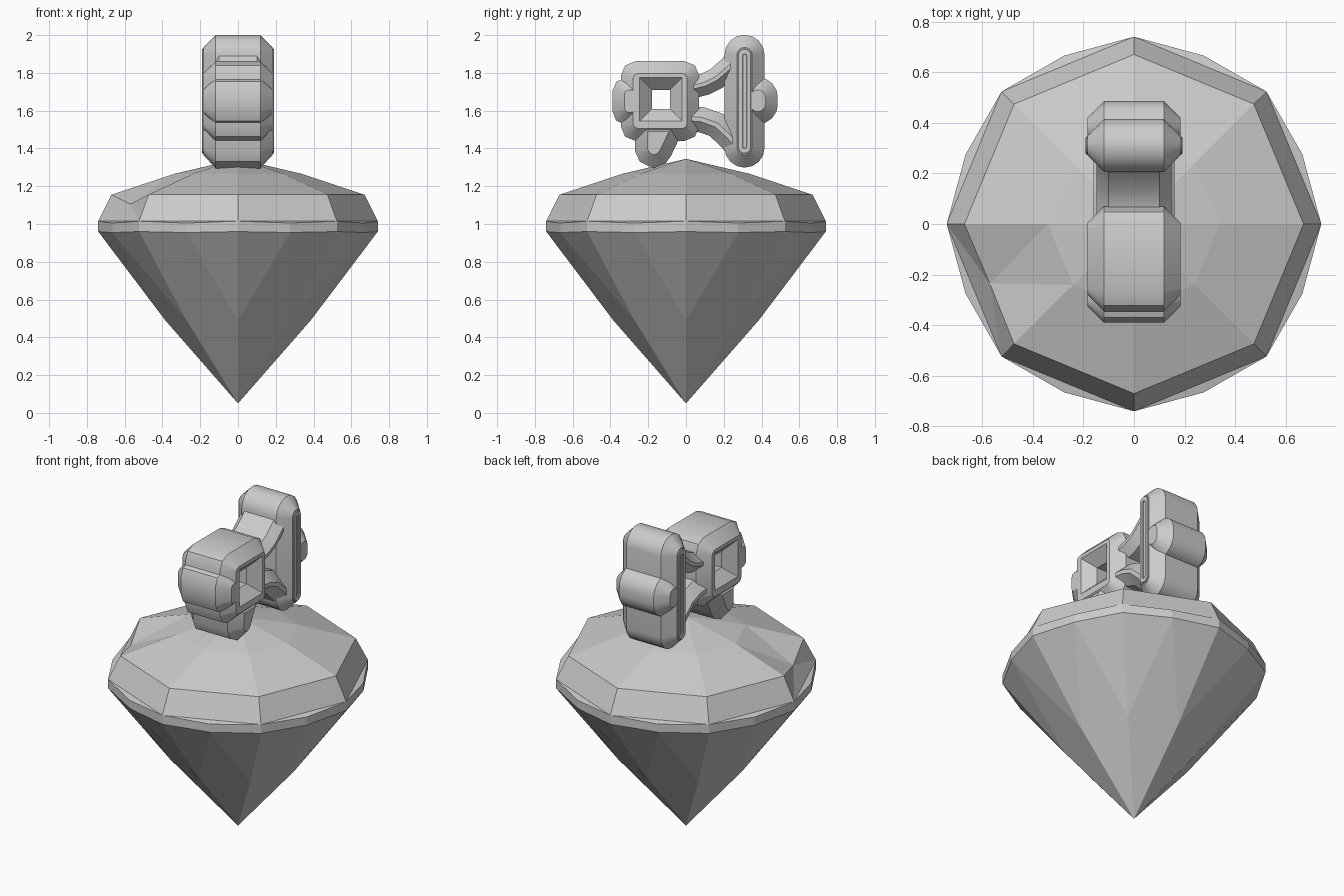
import bpy, bmesh, math

if "Cube" in bpy.data.objects:
    bpy.data.objects.remove(bpy.data.objects["Cube"])

# ---------- faceted gem ----------
bm = bmesh.new()

def ring(r, z, offset=0.0):
    return [bm.verts.new((r * math.cos((k + offset) * math.pi / 4),
                          r * math.sin((k + offset) * math.pi / 4), z)) for k in range(8)]

tip = bm.verts.new((0, 0, 0.05))
apex = bm.verts.new((0, 0, 1.345))
pavilion = ring(0.385, 0.49)
low, low_mid = ring(0.74, 0.96), ring(0.72, 0.955, 0.5)
high, high_mid = ring(0.74, 1.015), ring(0.72, 1.005, 0.5)
shoulder = ring(0.67, 1.155)
table = ring(0.34, 1.265)
DENT = 4   # one sector of the crown is chipped

for k in range(8):
    n = (k + 1) % 8
    faces = [
        (tip, pavilion[n], low_mid[k], pavilion[k]),
        (pavilion[k], low_mid[k], low[k]),
        (pavilion[n], low[n], low_mid[k]),
        (low[k], low_mid[k], high_mid[k], high[k]),
        (low_mid[k], low[n], high[n], high_mid[k]),
        (high[k], high_mid[k], high[n]),
    ]
    if k == DENT:
        chip = bm.verts.new((-0.57, -0.235, 1.105))
        edge = bm.verts.new((-0.30, -0.10, 1.265))
        faces += [
            (high[k], high[n], chip), (high[k], chip, shoulder[k]),
            (high[n], shoulder[n], chip),
            (shoulder[k], chip, table[k]), (table[k], chip, edge),
            (edge, chip, table[n]), (chip, shoulder[n], table[n]),
            (table[k], edge, apex), (edge, table[n], apex),
        ]
    else:
        faces += [
            (high[k], high[n], shoulder[n], shoulder[k]),
            (shoulder[k], shoulder[n], table[n], table[k]),
            (table[k], table[n], apex),
        ]
    for f in faces:
        bm.faces.new(f)
bmesh.ops.recalc_face_normals(bm, faces=bm.faces)
mesh = bpy.data.meshes.new("gem")
bm.to_mesh(mesh)
bm.free()
bpy.context.collection.objects.link(bpy.data.objects.new("gem", mesh))


# ---------- bail: bevelled outlines in the y-z plane, extruded along x ----------
def plate(name, outlines, bevel=0.065, half_width=0.183):
    cu = bpy.data.curves.new(name, 'CURVE')
    cu.dimensions = '2D'
    cu.fill_mode = 'BOTH'
    cu.extrude = half_width - 0.065
    cu.bevel_depth = bevel
    cu.bevel_resolution = 0
    for pts in outlines:
        sp = cu.splines.new('POLY')
        sp.points.add(len(pts) - 1)
        for p, (y, z) in zip(sp.points, pts):
            p.co = (y, z, 0, 1)
        sp.use_cyclic_u = True
    ob = bpy.data.objects.new(name, cu)
    ob.rotation_euler = (math.pi / 2, 0, math.pi / 2)
    bpy.context.collection.objects.link(ob)
    bpy.ops.object.select_all(action='DESELECT')
    ob.select_set(True)
    bpy.context.view_layer.objects.active = ob
    bpy.ops.object.convert(target='MESH')
    bpy.ops.object.shade_smooth_by_angle(angle=math.radians(35))


def rounded(y0, y1, z0, z1, r, seg=4):
    pts = []
    for i, (cy, cz) in enumerate([(y1 - r, z1 - r), (y0 + r, z1 - r),
                                  (y0 + r, z0 + r), (y1 - r, z0 + r)]):
        for j in range(seg + 1):
            a = (i + j / seg) * math.pi / 2
            pts.append((cy + r * math.cos(a), cz + r * math.sin(a)))
    return pts


def rect(y0, y1, z0, z1):
    return [(y1, z1), (y0, z1), (y0, z0), (y1, z0)]


def strip(path, w):
    left, right = [], []
    for i, (y, z) in enumerate(path):
        a, b = path[max(i - 1, 0)], path[min(i + 1, len(path) - 1)]
        d = math.hypot(b[0] - a[0], b[1] - a[1])
        ny, nz = -(b[1] - a[1]) / d * w, (b[0] - a[0]) / d * w
        left.append((y + ny, z + nz))
        right.append((y - ny, z - nz))
    return left + right[::-1]


# square frame with through hole, and its front tab and foot
plate("bail_frame", [rounded(-0.28, 0.005, 1.505, 1.797, 0.025, 2),
                     rect(-0.245, -0.02, 1.545, 1.775)])
plate("bail_front_tab", [rounded(-0.325, -0.27, 1.59, 1.71, 0.02, 2)])
plate("bail_foot", [[(-0.205, 1.40), (-0.195, 1.378), (-0.17, 1.366), (-0.15, 1.374),
                     (-0.135, 1.395), (-0.09, 1.49), (-0.205, 1.49)]])

# rear post with slot, and rear bump
plate("bail_rear_post", [rounded(0.27, 0.35, 1.365, 1.935, 0.039)])
plate("bail_rear_bump", [rounded(0.34, 0.42, 1.595, 1.71, 0.039)])
for side, x in (("left", -0.183), ("right", 0.183)):
    for name, pts in (("post_rim", [rounded(0.278, 0.342, 1.375, 1.925, 0.03),
                                    rounded(0.298, 0.322, 1.40, 1.90, 0.011)]),):
        plate(f"bail_{name}_{side}", pts, 0.003, 0.07)
        bpy.context.object.location.x = x

# curved arms joining frame and post
plate("bail_upper_arm", [strip([(0.04, 1.725), (0.10, 1.74), (0.16, 1.77),
                                (0.23, 1.83), (0.29, 1.90)], 0.01)], 0.048, 0.165)
plate("bail_lower_arm", [strip([(-0.01, 1.56), (0.08, 1.553), (0.16, 1.525),
                                (0.23, 1.46), (0.29, 1.39)], 0.012)], 0.055, 0.17)
